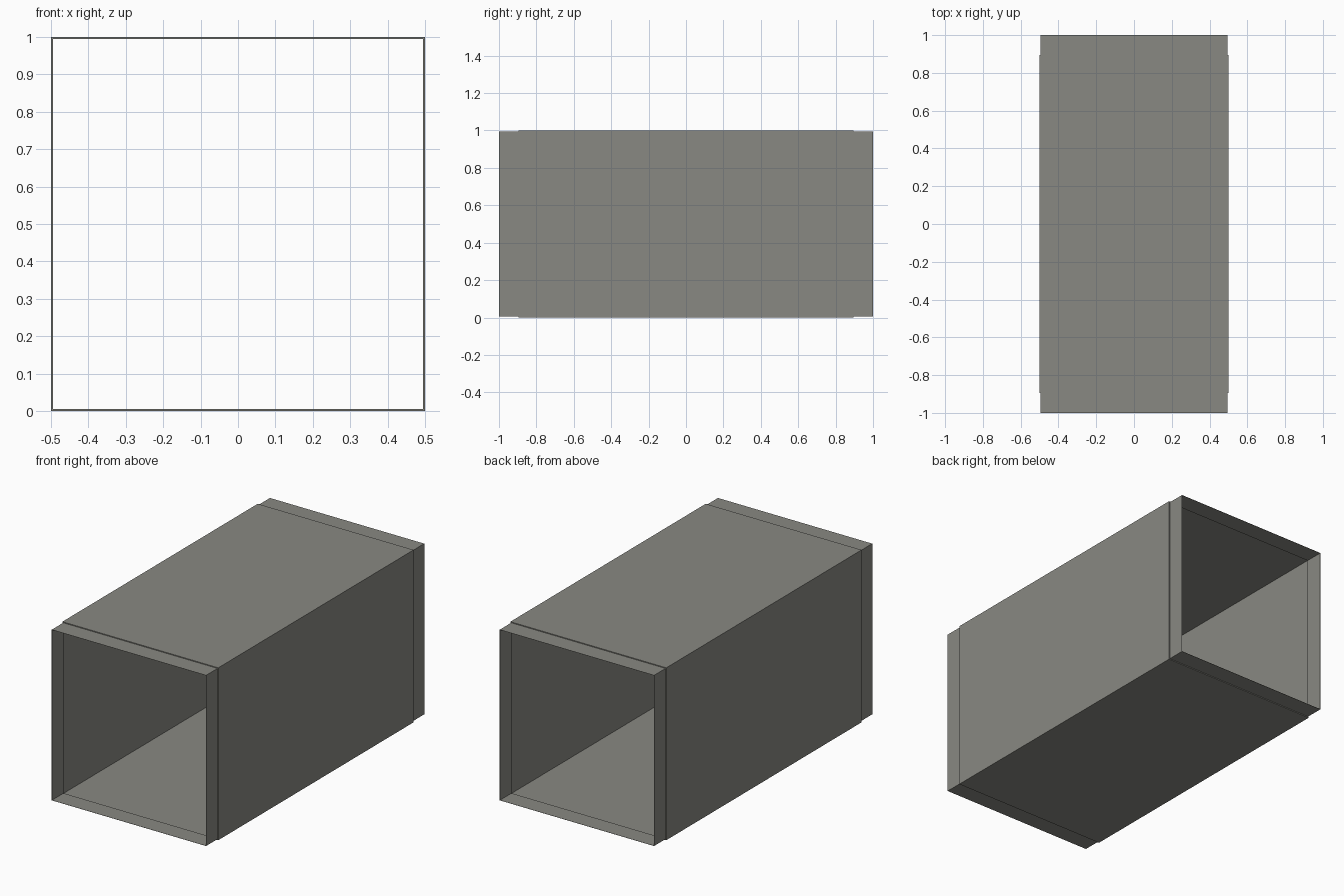
import bpy, bmesh

if "Cube" in bpy.data.objects:
    bpy.data.objects.remove(bpy.data.objects["Cube"])

BODY, COLLAR = 0.5, 0.495      # half widths of duct body and end collars
WALL = 0.001

steel = bpy.data.materials.new("warm grey metal")
steel.diffuse_color = (0.25, 0.25, 0.225, 1)
steel.use_nodes = True
steel.node_tree.nodes["Principled BSDF"].inputs["Base Color"].default_value = steel.diffuse_color

# Square duct lofted through stations along y: (y, half width)
stations = [(-1, COLLAR), (-0.895, COLLAR), (-0.895, BODY),
            (0.895, BODY), (0.895, COLLAR), (1, COLLAR)]

bm = bmesh.new()
rings = []
for y, h in stations:
    rings.append([bm.verts.new((sx * h, y, 0.5 + sz * h))
                  for sx, sz in ((-1, -1), (1, -1), (1, 1), (-1, 1))])
for a, b in zip(rings, rings[1:]):
    for i in range(4):
        j = (i + 1) % 4
        bm.faces.new((a[i], a[j], b[j], b[i]))
bmesh.ops.recalc_face_normals(bm, faces=bm.faces)
# Make sure the outside faces point outward
bm.faces.ensure_lookup_table()
f = bm.faces[0]
c = f.calc_center_median()
if f.normal.x * c.x + f.normal.z * (c.z - 0.5) < 0:
    bmesh.ops.reverse_faces(bm, faces=bm.faces)

mesh = bpy.data.meshes.new("square_duct")
bm.to_mesh(mesh)
bm.free()
mesh.materials.append(steel)
duct = bpy.data.objects.new("square_duct", mesh)
bpy.context.collection.objects.link(duct)

# Thin sheet wall, thickened inward
wall = duct.modifiers.new("sheet wall", 'SOLIDIFY')
wall.thickness = WALL
wall.offset = -1
wall.use_even_offset = True
